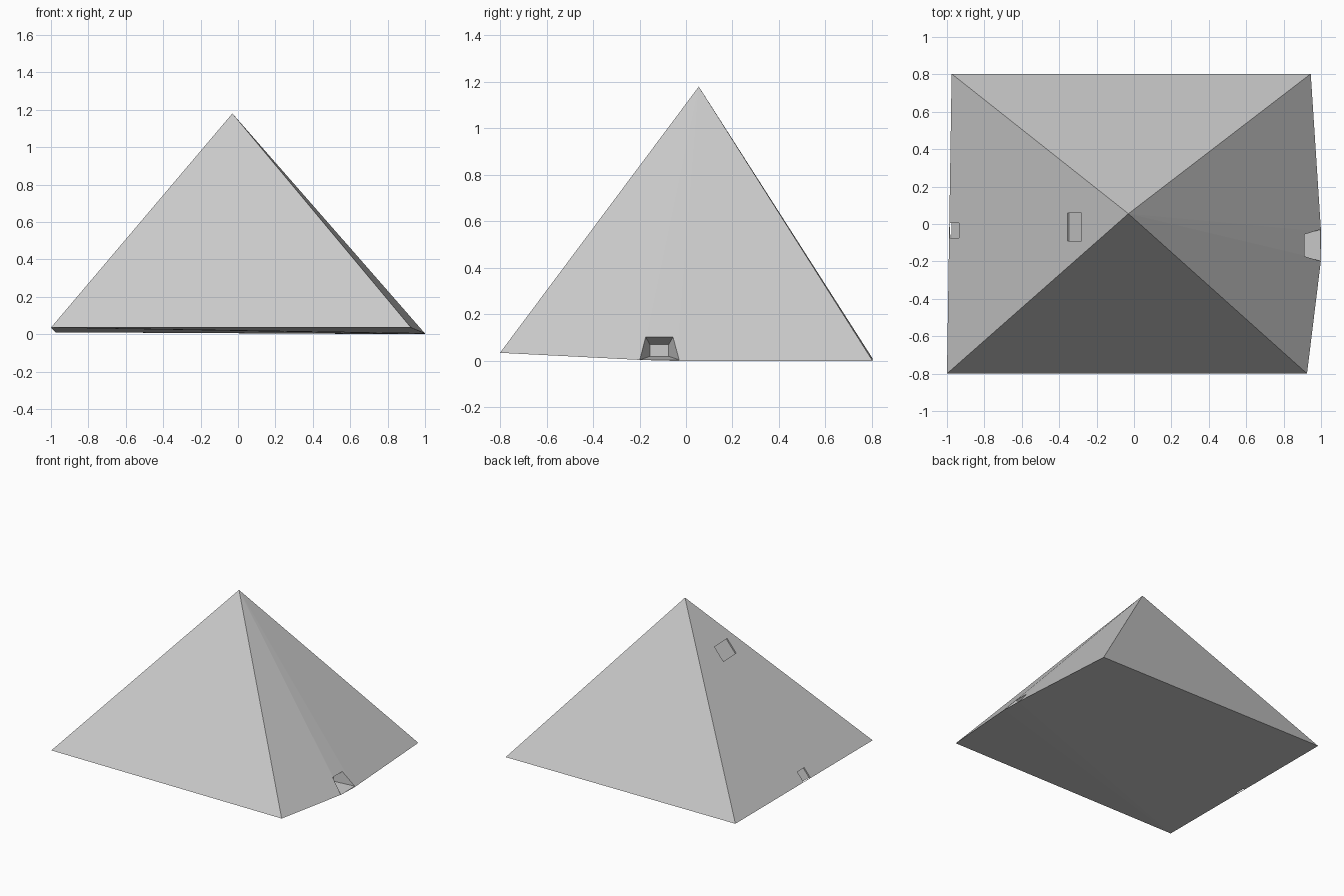
import bpy
from mathutils import Vector

if "Cube" in bpy.data.objects:
    bpy.data.objects.remove(bpy.data.objects["Cube"])


def make(name, verts, faces):
    me = bpy.data.meshes.new(name)
    me.from_pydata([tuple(v) for v in verts], [], faces)
    me.update()
    ob = bpy.data.objects.new(name, me)
    bpy.context.collection.objects.link(ob)
    return ob


def hexahedron(name, inner, outer):
    """Solid between two four-cornered loops that run the same way round."""
    faces = [(0, 1, 2, 3), (7, 6, 5, 4)]
    faces += [(i, i + 4, (i + 1) % 4 + 4, (i + 1) % 4) for i in range(4)]
    return make(name, list(inner) + list(outer), faces)


def cut(target, cutter):
    cutter.hide_render = True
    cutter.hide_set(True)
    mod = target.modifiers.new(cutter.name, 'BOOLEAN')
    mod.operation = 'DIFFERENCE'
    mod.solver = 'EXACT'
    mod.object = cutter


# Pyramid body: slightly uneven base with a bulge at the doorway, plus apex
base = [(-1, -0.8, 0.035), (0.925, -0.8, 0.035), (1, -0.19, 0.004),
        (1, -0.04, 0.0), (0.945, 0.803, 0.0), (-0.975, 0.803, 0.01)]
apex = Vector((-0.03, 0.055, 1.18))
sides = [(i, (i + 1) % 6, 6) for i in range(6)]
bottom = [(0, 2, 1), (0, 3, 2), (0, 5, 3), (5, 4, 3)]
pyramid = make("pyramid", base + [apex], sides + bottom)

# Splayed doorway in the right face
def door_loop(x, y0, y1, z0, z1):
    return [(x, y0, z0), (x, y0, z1), (x, y1, z1), (x, y1, z0)]


door = hexahedron("doorway_cutter",
                  door_loop(0.85, -0.155, -0.075, 0.02, 0.07),
                  door_loop(1.01, -0.202, -0.025, 0.003, 0.155))
cut(pyramid, door)

# Shallow panels sunk parallel into the left face
p0, p1 = Vector(base[0]), Vector(base[5])
normal = (apex - p0).cross(p1 - p0).normalized()
if normal.x > 0:
    normal.negate()


def on_left(x, y):
    z = p0.z - (normal.x * (x - p0.x) + normal.y * (y - p0.y)) / normal.z
    return Vector((x, y, z))


def panel(name, x0, x1, y0, y1, depth):
    loop = [on_left(x, y) for x, y in ((x0, y0), (x0, y1), (x1, y1), (x1, y0))]
    cut(pyramid, hexahedron(name, [p - normal * depth for p in loop],
                            [p + normal * 0.02 for p in loop][:4]))


panel("window_cutter", -0.355, -0.28, -0.092, 0.06, 0.01)
panel("left_hatch_cutter", -0.986, -0.935, -0.075, 0.005, 0.01)

# Keep the cutters' faces pointing outwards
import bmesh
for ob in bpy.data.objects:
    bm = bmesh.new()
    bm.from_mesh(ob.data)
    bmesh.ops.recalc_face_normals(bm, faces=bm.faces)
    bm.to_mesh(ob.data)
    bm.free()
